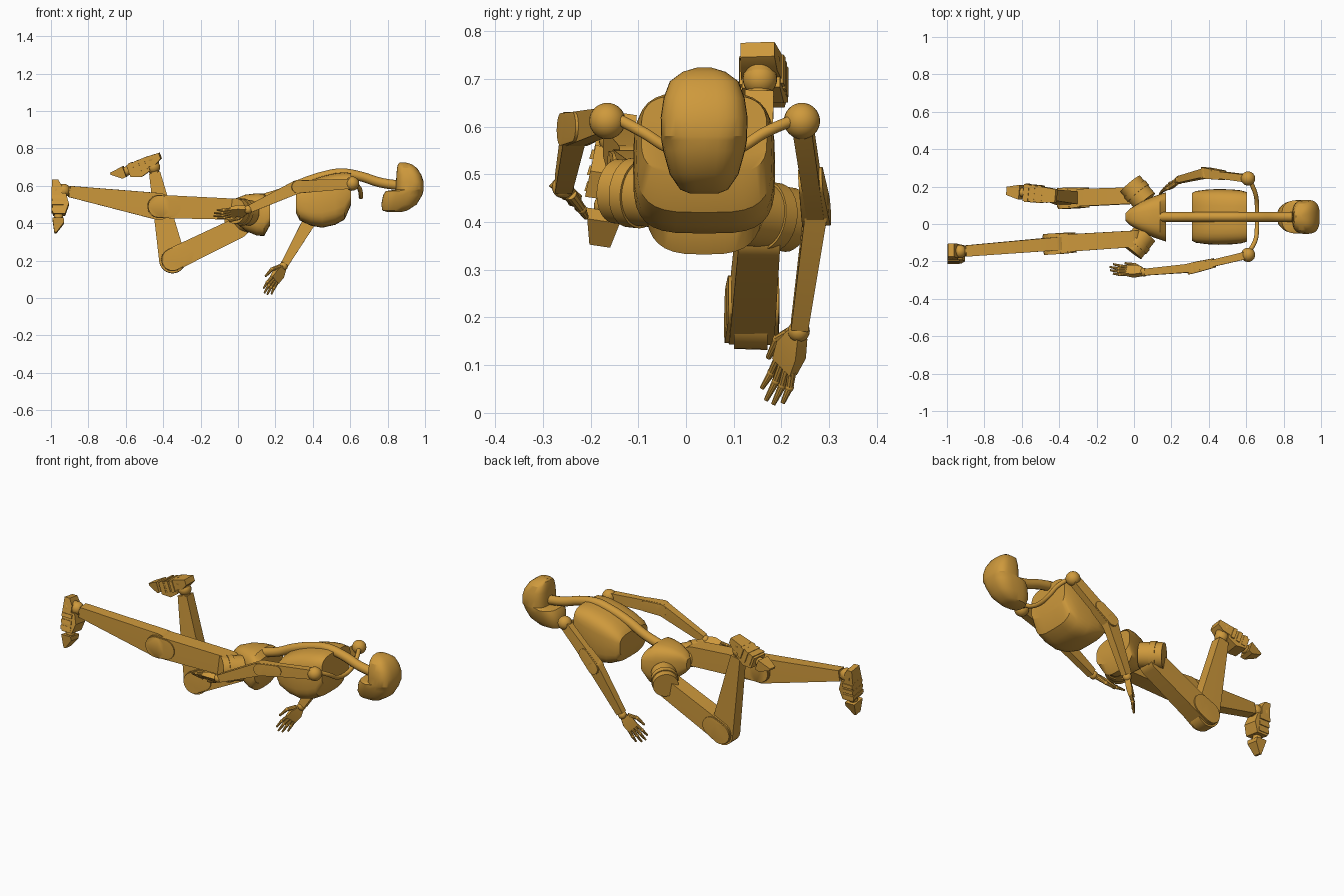
import bpy, bmesh, math
from mathutils import Vector as V

if "Cube" in bpy.data.objects:
    bpy.data.objects.remove(bpy.data.objects["Cube"])

gold = bpy.data.materials.new("golden_ochre")
gold.diffuse_color = (0.62, 0.32, 0.045, 1)
gold.use_nodes = True
gold.node_tree.nodes["Principled BSDF"].inputs["Base Color"].default_value = gold.diffuse_color
CY = 0.038  # body midline in y


def finish(name, bm):
    bmesh.ops.recalc_face_normals(bm, faces=bm.faces)
    me = bpy.data.meshes.new(name)
    bm.to_mesh(me)
    bm.free()
    ob = bpy.data.objects.new(name, me)
    me.materials.append(gold)
    bpy.context.collection.objects.link(ob)
    return ob


def hull(name, pts):
    bm = bmesh.new()
    for p in pts:
        bm.verts.new(p)
    bmesh.ops.convex_hull(bm, input=bm.verts[:])
    bmesh.ops.delete(bm, geom=[v for v in bm.verts if not v.link_faces], context='VERTS')
    bmesh.ops.dissolve_limit(bm, angle_limit=0.01, verts=bm.verts[:], edges=bm.edges[:])
    return finish(name, bm)


def link(name, a, b, r0, r1, w0, w1, side=(0, 1, 0), square_end=False):
    """Flat limb: discs of radius r0 and r1 with widths w0 and w1, bridged."""
    a, b = V(a), V(b)
    u = (b - a).normalized()
    w = V(side)
    w = (w - u * w.dot(u)).normalized()
    v = w.cross(u)
    pts = []
    for c, r, wd, sq in ((a, r0, w0, False), (b, r1, w1, square_end)):
        for s in (-wd / 2, wd / 2):
            if sq:
                pts += [c + v * r + w * s, c - v * r + w * s]
            else:
                pts += [c + w * s + (u * math.cos(t) + v * math.sin(t)) * r
                        for t in (i * math.tau / 28 for i in range(28))]
    return hull(name, pts)


def rod(name, a, b, r0, r1, n=24):
    """Round tapered cylinder between two points."""
    a, b = V(a), V(b)
    q = (b - a).to_track_quat('Z', 'Y')
    return hull(name, [c + q @ V((r * math.cos(i * math.tau / n), r * math.sin(i * math.tau / n), 0))
                       for c, r in ((a, r0), (b, r1)) for i in range(n)])


def ball(name, c, r):
    bm = bmesh.new()
    bmesh.ops.create_uvsphere(bm, u_segments=24, v_segments=16, radius=r)
    bmesh.ops.translate(bm, verts=bm.verts, vec=V(c))
    return finish(name, bm)


def loft(name, rings):
    bm = bmesh.new()
    rows = [[bm.verts.new(p) for p in ring] for ring in rings]
    for r, s in zip(rows, rows[1:]):
        for i in range(len(r)):
            j = (i + 1) % len(r)
            bm.faces.new((r[i], r[j], s[j], s[i]))
    bm.faces.new(rows[0])
    bm.faces.new(rows[-1])
    return finish(name, bm)


def oval(e, n=32):
    """Superellipse points on a unit outline."""
    out = []
    for i in range(n):
        c, s = math.cos(i * math.tau / n), math.sin(i * math.tau / n)
        out.append((math.copysign(abs(c) ** (2 / e), c), math.copysign(abs(s) ** (2 / e), s)))
    return out


def body_loft(name, rows, e):
    """Rows of x, low z, high z, half width."""
    return loft(name, [[V((x, CY + c * hw, (lo + hi) / 2 + s * (hi - lo) / 2)) for c, s in oval(e)]
                       for x, lo, hi, hw in rows])


def tube(name, pts, r):
    cu = bpy.data.curves.new(name, 'CURVE')
    cu.dimensions = '3D'
    cu.bevel_depth, cu.bevel_resolution, cu.use_fill_caps = r, 4, True
    sp = cu.splines.new('BEZIER')
    sp.bezier_points.add(len(pts) - 1)
    for bp, p in zip(sp.bezier_points, pts):
        bp.co = p
        bp.handle_left_type = bp.handle_right_type = 'AUTO'
    cu.materials.append(gold)
    bpy.context.collection.objects.link(bpy.data.objects.new(name, cu))


# head: stacked along z, flat at the open neck side, with a projecting jaw
head = [(.460, .80, .875, .03), (.468, .772, .905, .05), (.50, .766, .955, .072), (.55, .776, .985, .086),
        (.572, .79, .991, .09), (.58, .845, .993, .09), (.62, .845, .993, .091), (.66, .847, .98, .085),
        (.695, .85, .957, .072), (.715, .855, .93, .045), (.724, .865, .90, .015)]
loft("head", [[V(((a + b) / 2 + c * (b - a) / 2, CY + s * hw, z)) for c, s in oval(2.9)]
              for z, a, b, hw in head])

# chest, pelvis, spine with neck, collarbones
body_loft("chest", [(.31, .455, .575, .128), (.33, .415, .60, .138), (.39, .387, .63, .146), (.45, .376, .652, .149),
                    (.52, .392, .668, .147), (.57, .42, .673, .142), (.605, .50, .668, .132)], 3.6)
body_loft("pelvis", [(-.045, .44, .50, .02), (-.02, .41, .53, .045), (.04, .36, .553, .082),
                     (.10, .334, .56, .108), (.14, .332, .557, .122), (.172, .39, .528, .132)], 3)
tube("spine_and_neck", [(.13, CY, .53), (.24, CY, .565), (.34, CY, .612), (.46, CY, .652), (.55, CY, .667),
                        (.65, CY, .652), (.76, CY, .618), (.88, CY, .60)], .026)
tube("collarbones", [(.615, -.15, .62), (.648, -.09, .588), (.657, -.03, .553), (.657, CY, .54),
                     (.657, .106, .553), (.648, .166, .588), (.615, .24, .62)], .012)


def hand(tag, wrist, d, s):
    """Palm, four jointed fingers and a thumb; d points along the fingers, s to the thumb."""
    wrist, d = V(wrist), V(d).normalized()
    s = V(s)
    s = (s - d * s.dot(d)).normalized()
    n = d.cross(s)
    at = lambda x, y, z=0: wrist + d * x + s * y + n * z
    ball(tag + "_wrist", wrist, .023)
    hull(tag + "_palm", [at(x, y * k, z * t) for x, y, t in ((.01, .018, .014), (.05, .033, .015), (.095, .031, .010))
                         for k in (-1, 1) for z in (-1, 1)])
    for i, length in enumerate((.085, .10, .094, .074)):
        y = .024 - .016 * i
        a, b = at(.09, y), at(.09 + length * .5, y * 1.25, .004)
        c = at(.09 + length, y * 1.4, -.002)
        rod(f"{tag}_finger_{i}", a, b, .0095, .0085, 10)
        ball(f"{tag}_knuckle_{i}", b, .0092)
        rod(f"{tag}_fingertip_{i}", b, c, .0085, .005, 10)
    a, b, c = at(.02, .02), at(.06, .05, .006), at(.115, .058, .01)
    rod(tag + "_thumb_base", a, b, .013, .010, 10)
    ball(tag + "_thumb_knuckle", b, .0105)
    rod(tag + "_thumb_tip", b, c, .010, .006, 10)


def arm(tag, shoulder, elbow, wrist, d, s):
    sh, el, wr = V(shoulder), V(elbow), V(wrist)
    ball(tag + "_shoulder", sh, .038)
    up = (sh - el).normalized()
    link(tag + "_upper_arm", sh - up * .02, el, .027, .035, .04, .036)
    link(tag + "_elbow_plates", el + up * .09, el, .031, .034, .05, .058)
    link(tag + "_forearm", el, wr, .036, .021, .046, .036, square_end=True)
    hand(tag + "_hand", wr + (wr - el).normalized() * .012, d, s)


arm("front_arm", (.61, -.165, .612), (.315, -.235, .594), (.065, -.257, .478),
    (-.98, .1, -.15), (0, .75, -.66))
arm("back_arm", (.61, .243, .612), (.39, .272, .425), (.25, .238, .182),
    (-.52, -.32, -.8), (-.55, -.6, .58))


def foot(tag, ankle, d, sole):
    """d points to the toes, sole points out of the underside."""
    ankle, d = V(ankle), V(d).normalized()
    sole = V(sole)
    sole = (sole - d * sole.dot(d)).normalized()
    w = d.cross(sole)
    at = lambda x, y, z=0: ankle + d * x + sole * y + w * z

    def slab(name, profile, hw0, hw1):
        x0, x1 = profile[0][0], profile[-1][0]
        hull(tag + name, [at(x, y, k * (hw0 + (hw1 - hw0) * (x - x0) / (x1 - x0)))
                          for x, y in profile for k in (-1, 1)])
    ball(tag + "_ankle", ankle, .036)
    rod(tag + "_ankle_collar", at(0, .005), at(0, .045), .034, .042)
    slab("_heel", [(-.055, .03), (-.055, .062), (-.02, .01), (.03, .066), (.03, .01)], .036, .042)
    slab("_midfoot", [(.02, -.012), (.02, .066), (.075, -.028), (.13, .058), (.13, -.008)], .04, .046)
    for i in range(3):  # raised ribs across the foot
        x = .03 + i * .034
        slab(f"_rib_{i}", [(x, .0), (x, .064), (x + .02, .0), (x + .02, .064)], .046, .049)
    ball(tag + "_toe_joint", at(.142, .028), .025)
    slab("_toes", [(.152, .0), (.152, .06), (.175, -.002), (.228, .05), (.228, .038)], .04, .022)


def leg(tag, socket, cap, hip, knee, ankle, d, sole):
    kn, an = V(knee), V(ankle)
    rod(tag + "_hip", socket, cap, .068, .068, 32)
    c0, c1 = V(socket), V(cap)
    rod(tag + "_hip_ring", c0.lerp(c1, .45), c0.lerp(c1, .7), .073, .073, 32)
    link(tag + "_thigh", hip, knee, .056, .062, .088, .094)
    link(tag + "_knee_plates", kn + (V(hip) - kn).normalized() * .06, knee, .056, .059, .106, .112)
    end = an + (kn - an).normalized() * .03
    link(tag + "_shin", knee, end, .072, .03, .07, .06, square_end=True)
    rod(tag + "_ankle_post", end, an, .026, .026)
    foot(tag + "_foot", an, d, sole)


leg("front_leg", (.06, -.05, .455), (-.015, -.145, .465), (-.01, -.08, .475), (-.425, -.106, .49),
    (-.932, -.147, .575), (0, -.15, -1), (-1, 0, 0))
leg("back_leg", (.06, .12, .42), (-.02, .215, .405), (.0, .152, .375), (-.35, .138, .205),
    (-.452, .155, .70), (-.95, .1, -.34), (-.34, 0, .95))

# smooth round surfaces while keeping hard edges
for ob in bpy.context.scene.objects:
    if ob.type == 'MESH':
        ob.select_set(True)
        bpy.context.view_layer.objects.active = ob
bpy.ops.object.shade_smooth_by_angle(angle=math.radians(32))
